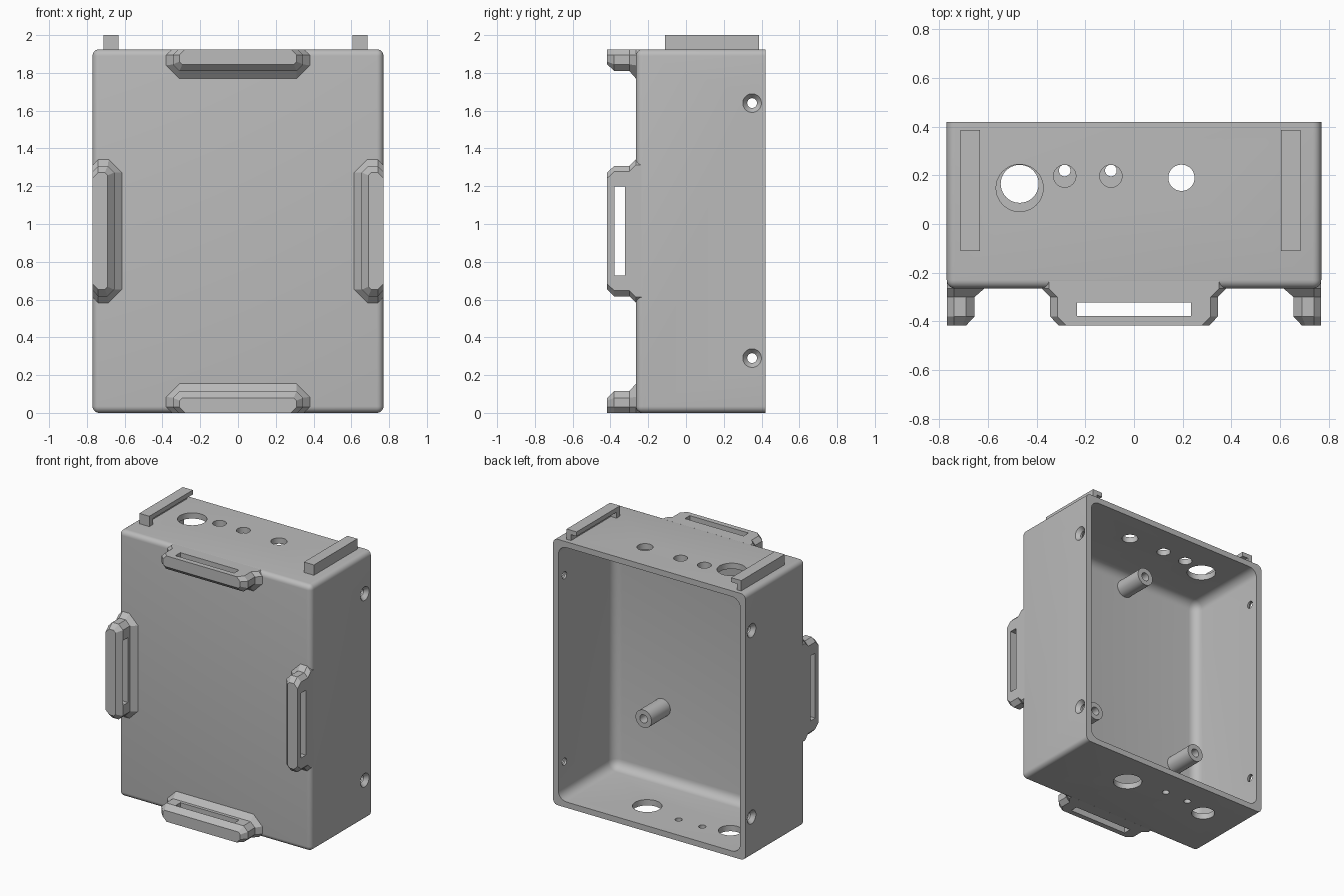
import bpy, bmesh
from mathutils import Vector, Matrix

if "Cube" in bpy.data.objects:
    bpy.data.objects.remove(bpy.data.objects["Cube"])

W, H = 0.77, 1.925            # half width and height of the box
FRONT, BACK = -0.265, 0.42    # box front and open back
WALL = 0.042
INNER = -0.215                # inside of the front wall

grey = bpy.data.materials.new("light_grey")
grey.use_nodes = True
grey.diffuse_color = (0.5, 0.5, 0.5, 1)
grey.node_tree.nodes["Principled BSDF"].inputs["Base Color"].default_value = (0.5, 0.5, 0.5, 1)


def make(name, bm):
    bmesh.ops.recalc_face_normals(bm, faces=bm.faces)
    mesh = bpy.data.meshes.new(name)
    bm.to_mesh(mesh)
    bm.free()
    mesh.materials.append(grey)
    ob = bpy.data.objects.new(name, mesh)
    bpy.context.collection.objects.link(ob)
    return ob


def add_box(bm, lo, hi):
    lo, hi = Vector(lo), Vector(hi)
    mat = Matrix.Translation((lo + hi) / 2) @ Matrix.Diagonal((*(hi - lo), 1))
    return bmesh.ops.create_cube(bm, size=1, matrix=mat)["verts"]


def tray(name, lo, hi, radius):
    """Box with every edge rounded except those of the +y end."""
    bm = bmesh.new()
    add_box(bm, lo, hi)
    edges = [e for e in bm.edges if not all(v.co.y > hi[1] - 0.001 for v in e.verts)]
    bmesh.ops.bevel(bm, geom=edges, offset=radius, segments=6, profile=0.5, affect='EDGES')
    return make(name, bm)


def cylinder(name, start, end, r1, r2=None, sides=40):
    start, end = Vector(start), Vector(end)
    axis = end - start
    mat = Matrix.Translation((start + end) / 2) @ axis.to_track_quat('Z', 'Y').to_matrix().to_4x4()
    bm = bmesh.new()
    bmesh.ops.create_cone(bm, cap_ends=True, segments=sides, radius1=r1,
                          radius2=r1 if r2 is None else r2, depth=axis.length, matrix=mat)
    return make(name, bm)


def cut(ob, cutter):
    """Subtract the cutter, bake the result and drop the cutter."""
    mod = ob.modifiers.new("cut", 'BOOLEAN')
    mod.operation, mod.solver, mod.object = 'DIFFERENCE', 'EXACT', cutter
    dg = bpy.context.evaluated_depsgraph_get()
    mesh = bpy.data.meshes.new_from_object(ob.evaluated_get(dg))
    ob.modifiers.clear()
    ob.data = mesh
    bpy.data.objects.remove(cutter)


# Enclosure shell, open at the back
shell = tray("enclosure_shell", (-W, FRONT, 0), (W, BACK, H), 0.035)
cut(shell, tray("cavity", (-W + WALL, INNER, WALL), (W - WALL, BACK + 0.1, H - WALL), 0.065))

# Cable holes in the top and bottom walls: x, y, radius
top_holes = [(-0.47, 0.148, 0.097), (-0.285, 0.197, 0.046), (-0.095, 0.197, 0.046), (0.195, 0.19, 0.054)]
bottom_holes = [(-0.47, 0.165, 0.078), (-0.285, 0.22, 0.024), (-0.095, 0.22, 0.024), (0.195, 0.165, 0.097)]
for level, holes in ((H, top_holes), (0, bottom_holes)):
    for x, y, r in holes:
        cut(shell, cylinder("hole", (x, y, level - 0.1), (x, y, level + 0.1), r))

# Countersunk screw holes in the side walls
for side in (-1, 1):
    for z in (0.29, 1.64):
        cut(shell, cylinder("hole", (side * 0.65, 0.35, z), (side * 0.85, 0.35, z), 0.026))
        cut(shell, cylinder("sink", (side * 0.742, 0.35, z), (side * 0.778, 0.35, z), 0.026, 0.056))

# Hollow mounting posts inside
for i, (x, z) in enumerate([(-0.1, 1.78), (-0.54, 0.57), (0.34, 0.57)]):
    post = cylinder(f"mounting_post_{i + 1}", (x, INNER - 0.02, z), (x, 0, z), 0.064)
    cut(post, cylinder("bore", (x, -0.16, z), (x, 0.05, z), 0.03))


def handle(name, place):
    """Chamfered grip lofted from the wall outwards; place maps (along, inward, y)."""
    sections = [(-0.235, 0.38, 0.155, 0.07), (FRONT, 0.38, 0.155, 0.07), (-0.3, 0.345, 0.115, 0.035),
                (-0.38, 0.345, 0.115, 0.035), (-0.417, 0.31, 0.08, 0.015)]
    bm = bmesh.new()
    rings = []
    for y, half, deep, c in sections:
        o = 0.03
        half_ring = [(half - o, 0.0005), (half, o), (half, deep - c), (half - c, deep)]
        pts = half_ring + [(-u, v) for u, v in reversed(half_ring)]
        rings.append([bm.verts.new(place(u, v, y)) for u, v in pts])
    for a, b in zip(rings, rings[1:]):
        for i in range(len(a)):
            j = (i + 1) % len(a)
            bm.faces.new((a[i], a[j], b[j], b[i]))
    bm.faces.new(rings[0])
    bm.faces.new(rings[-1])
    ob = make(name, bm)
    # finger slot
    slot = bmesh.new()
    p, q = place(-0.235, -0.1, -0.379), place(0.235, 0.3, -0.323)
    add_box(slot, [min(k) for k in zip(p, q)], [max(k) for k in zip(p, q)])
    cut(ob, make("slot", slot))


handle("bottom_handle", lambda u, v, y: (u, y, v))
handle("top_handle", lambda u, v, y: (u, y, H - v))
handle("left_handle", lambda u, v, y: (W - v, y, H / 2 + u))
handle("right_handle", lambda u, v, y: (v - W, y, H / 2 + u))

# Hooked slide rails on top: outer leg, overhanging lip, front stop
for name, outer, s in (("left_rail", 0.685, 1), ("right_rail", -0.713, -1)):
    bm = bmesh.new()
    inner = outer - s * 0.08
    for x, y0, y1, z0, z1 in ((outer - s * 0.035, -0.11, 0.387, H - 0.01, 2.0),
                              (inner, -0.11, 0.387, 1.968, 2.0),
                              (inner, -0.11, -0.07, H - 0.01, 2.0)):
        add_box(bm, (min(x, outer), y0, z0), (max(x, outer), y1, z1))
    make(name, bm)

# Smooth the rounded parts, keep edges sharp
bpy.ops.object.select_all(action='DESELECT')
for ob in bpy.context.collection.objects:
    if ob.type == 'MESH' and not ob.name.endswith("rail"):
        ob.select_set(True)
        bpy.context.view_layer.objects.active = ob
bpy.ops.object.shade_smooth_by_angle(angle=0.5)
